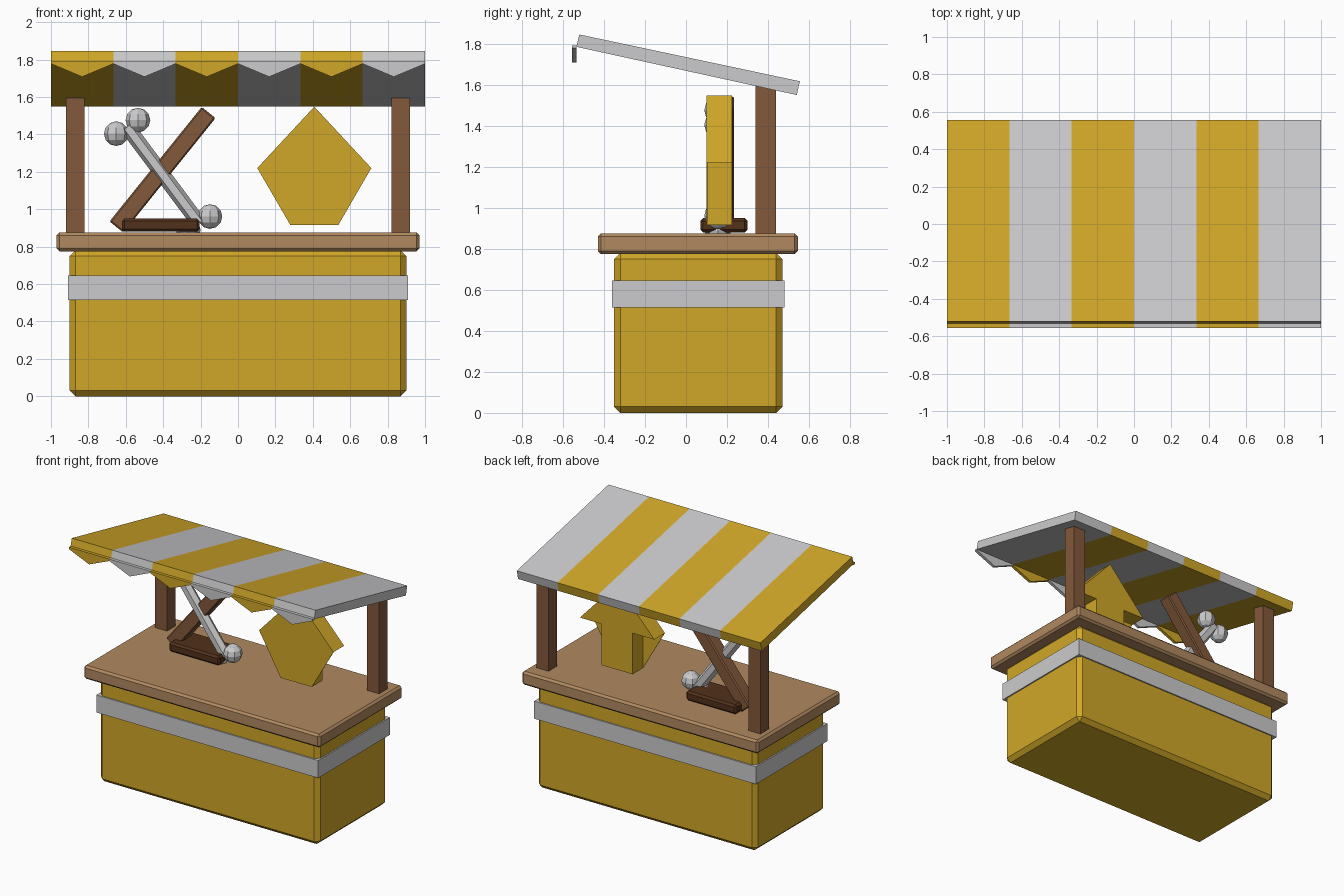
import bpy, bmesh, math
from mathutils import Vector, Matrix

cube = bpy.data.objects.get("Cube")
if cube:
    bpy.data.objects.remove(cube, do_unlink=True)


def material(name, r, g, b):
    m = bpy.data.materials.new(name)
    m.use_nodes = True
    m.diffuse_color = (r, g, b, 1)
    m.node_tree.nodes["Principled BSDF"].inputs["Base Color"].default_value = (r, g, b, 1)
    return m


YELLOW = material("golden yellow", 0.64, 0.39, 0.021)
WHITE = material("pale grey", 0.60, 0.60, 0.61)
TAN = material("light wood", 0.44, 0.25, 0.115)
WOOD = material("brown wood", 0.225, 0.10, 0.043)
DARK = material("dark wood", 0.084, 0.031, 0.011)


def finish(name, bm, mat, bevel=0.0):
    bmesh.ops.recalc_face_normals(bm, faces=bm.faces)
    mesh = bpy.data.meshes.new(name)
    bm.to_mesh(mesh)
    bm.free()
    mesh.materials.append(mat)
    ob = bpy.data.objects.new(name, mesh)
    bpy.context.collection.objects.link(ob)
    if bevel:
        mod = ob.modifiers.new("chamfer", 'BEVEL')
        mod.width = bevel
        mod.segments = 1
    return ob


def box(name, lo, hi, mat, bevel=0.0):
    lo, hi = Vector(lo), Vector(hi)
    bm = bmesh.new()
    bmesh.ops.create_cube(bm, size=1, matrix=Matrix.Translation((lo + hi) / 2)
                          @ Matrix.Diagonal((*(hi - lo), 1)))
    return finish(name, bm, mat, bevel)


def prism(name, outline, axis, start, end, mat, bevel=0.0):
    """Extrude an outline along x (points are y, z) or along y (points are x, z)."""
    bm = bmesh.new()
    place = (lambda p: (start, *p)) if axis == "x" else (lambda p: (p[0], start, p[1]))
    face = bm.faces.new([bm.verts.new(place(p)) for p in outline])
    new = bmesh.ops.extrude_face_region(bm, geom=[face])["geom"]
    d = end - start
    bmesh.ops.translate(bm, verts=[v for v in new if isinstance(v, bmesh.types.BMVert)],
                        vec=(d, 0, 0) if axis == "x" else (0, d, 0))
    return finish(name, bm, mat, bevel)


def along(a, b):
    """Matrix putting local z along the line from a to b, centred between them."""
    a, b = Vector(a), Vector(b)
    angle = math.atan2(b.x - a.x, b.z - a.z)
    return Matrix.Translation((a + b) / 2) @ Matrix.Rotation(angle, 4, 'Y'), (b - a).length


# Stall base, wrap-around band and counter
box("stall_base", (-0.9, -0.35, 0), (0.9, 0.47, 0.78), YELLOW, 0.03)
box("base_band", (-0.91, -0.36, 0.515), (0.91, 0.48, 0.645), WHITE)
box("counter_top", (-0.97, -0.43, 0.775), (0.97, 0.545, 0.875), TAN, 0.015)

# Rear posts
for side, x in (("right", -0.87), ("left", 0.87)):
    box(side + "_post", (x - 0.05, 0.34, 0.87), (x + 0.05, 0.44, 1.6), WOOD)

# Striped sloping awning with a pointed valance
slab = [(-0.52, 1.845), (0.555, 1.617), (0.54, 1.55), (-0.535, 1.785)]
width = 1 / 3
for i in range(6):
    x = -1 + i * width
    mat = WHITE if i % 2 else YELLOW
    prism(f"awning_stripe_{i + 1}", slab, "x", x, x + width, mat)
    flap = [(x, 1.792), (x, 1.778), (x + width / 2, 1.708),
            (x + width, 1.778), (x + width, 1.792)]
    prism(f"valance_flap_{i + 1}", flap, "y", -0.555, -0.533, mat)

# Arrow sign, with thin front webs that close the corners beside its shaft
CX, NECK, FOOT = 0.408, 1.22, 0.915
HEAD, SHAFT = 0.305, 0.128
half = [(HEAD, NECK), (SHAFT, NECK), (SHAFT, FOOT)]
arrow = ([(CX, 1.548)] + [(CX + dx, z) for dx, z in half]
         + [(CX - dx, z) for dx, z in reversed(half)])
prism("arrow_sign", arrow, "y", 0.1, 0.225, YELLOW)
for side, s in (("left", 1), ("right", -1)):
    prism(side + "_sign_web", [(CX + s * dx, z) for dx, z in half], "y", 0.1, 0.104, YELLOW)

# Display stand: foot block and leaning plank
box("stand_foot", (-0.62, 0.07, 0.88), (-0.205, 0.3, 0.95), DARK, 0.014)
m, length = along((-0.65, 0.185, 0.905), (-0.157, 0.185, 1.517))
bm = bmesh.new()
bmesh.ops.create_cube(bm, size=1, matrix=m @ Matrix.Diagonal((0.095, 0.1, length, 1)))
finish("leaning_plank", bm, WOOD, 0.008)

# Bone: six-sided shaft with a pair of knobs at each end
top, bottom = Vector((-0.593, 0.155, 1.44)), Vector((-0.208, 0.155, 0.925))
m, length = along(bottom, top)
bm = bmesh.new()
bmesh.ops.create_cone(bm, cap_ends=True, segments=6, radius1=0.04, radius2=0.04, depth=length,
                      matrix=m @ Matrix.Rotation(math.radians(30), 4, 'Z'))
finish("bone_shaft", bm, WHITE)
spread = Vector((0.058, 0, 0.036))
for end, centre in (("upper", top), ("lower", bottom)):
    for side, s in (("left", 1), ("right", -1)):
        bm = bmesh.new()
        bmesh.ops.create_uvsphere(bm, u_segments=8, v_segments=6, radius=0.066,
                                  matrix=Matrix.Translation(centre + s * spread))
        finish(f"{end}_{side}_bone_knob", bm, WHITE)
